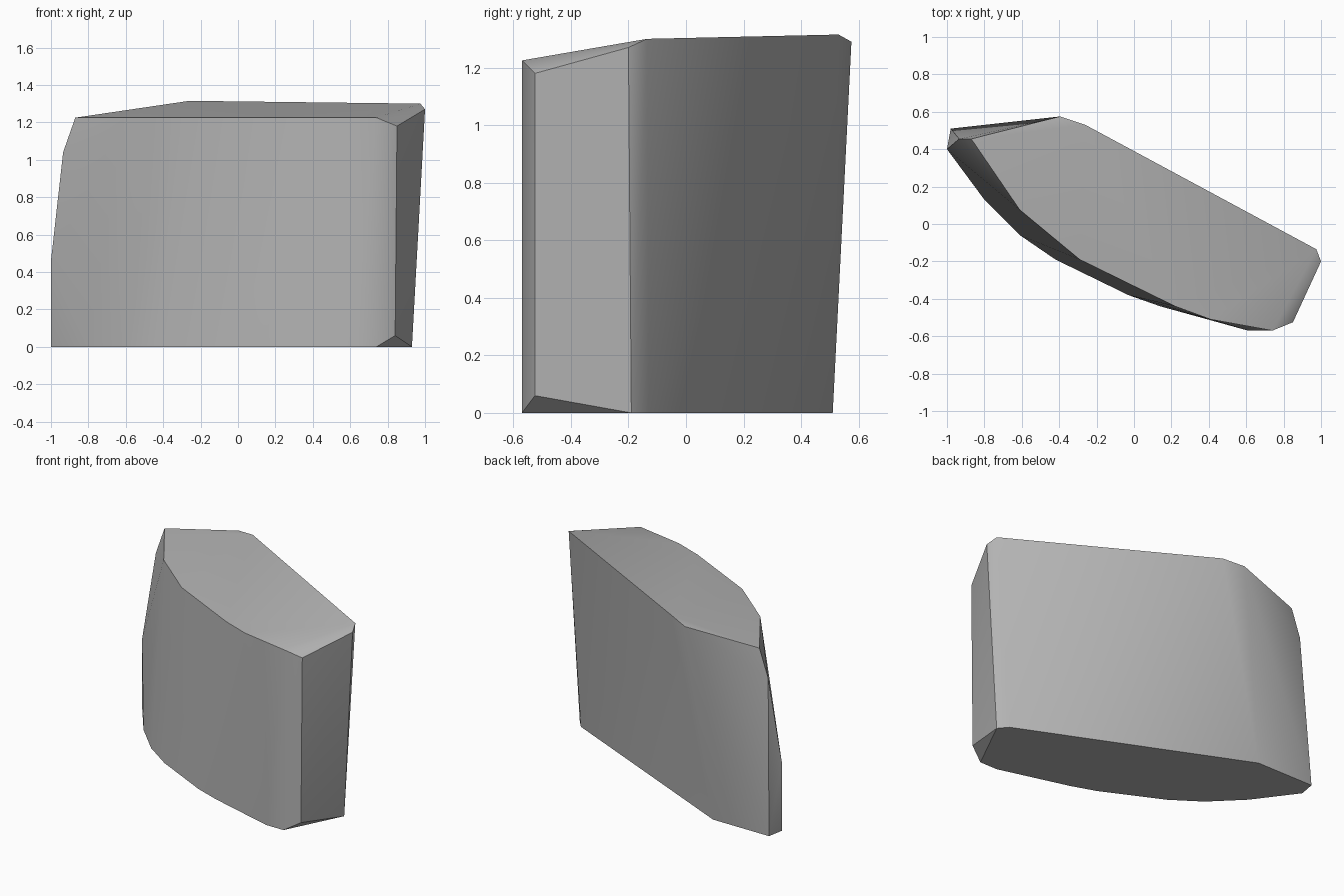
import bpy
import bmesh
import math

default_cube = bpy.data.objects.get("Cube")
if default_cube:
    bpy.data.objects.remove(default_cube, do_unlink=True)


def flat_material(name, colour):
    material = bpy.data.materials.new(name)
    material.use_nodes = True
    material.diffuse_color = colour
    material.node_tree.nodes["Principled BSDF"].inputs["Base Color"].default_value = colour
    return material


def at_height(outline, height):
    return [(x, y, height) for x, y in outline]


def hull_object(name, points, material):
    """Wrap the points in a convex shell with clean planar faces."""
    mesh = bpy.data.meshes.new(name)
    bm = bmesh.new()
    for point in points:
        bm.verts.new(point)
    result = bmesh.ops.convex_hull(bm, input=bm.verts)
    unused = [v for v in result["geom_interior"] if isinstance(v, bmesh.types.BMVert)]
    bmesh.ops.delete(bm, geom=unused, context="VERTS")
    bmesh.ops.dissolve_limit(bm, angle_limit=math.radians(0.5), verts=bm.verts, edges=bm.edges)
    bmesh.ops.recalc_face_normals(bm, faces=bm.faces)
    bm.to_mesh(mesh)
    bm.free()
    mesh.materials.append(material)
    obj = bpy.data.objects.new(name, mesh)
    bpy.context.collection.objects.link(obj)
    return obj


# Base outline: curved front, then the straight back
base = at_height([
    (-1, 0.4), (-0.8, 0.13), (-0.61, -0.06), (-0.42, -0.19), (-0.03, -0.38),
    (0.14, -0.44), (0.61, -0.57), (0.74, -0.57),
    (0.93, -0.19), (0.88, -0.13), (-0.56, 0.51), (-0.98, 0.51),
], 0)

# Level front rim of the top
front_rim = at_height([
    (-0.87, 0.455), (-0.61, 0.075), (-0.29, -0.19),
    (0.22, -0.44), (0.41, -0.51), (0.74, -0.57),
], 1.225)

# Raised back rim of the top
back_rim = [(-0.395, 0.575, 1.29), (-0.26, 0.53, 1.315), (0.975, -0.135, 1.3)]

# Chamfered end and the bevelled opposite shoulder
chamfer = [(0.85, -0.525, 1.18), (1, -0.2, 1.27), (0.84, -0.525, 0.06)]
shoulder = [(-0.935, 0.455, 1.04), (-1, 0.4, 0.46)]

stone_grey = flat_material("stone_grey", (0.45, 0.45, 0.45, 1))
stone = hull_object("stone_block", base + front_rim + back_rim + chamfer + shoulder, stone_grey)

# Soft shading across the curved front, crisp outer edges
bpy.ops.object.select_all(action="DESELECT")
stone.select_set(True)
bpy.context.view_layer.objects.active = stone
bpy.ops.object.shade_smooth_by_angle(angle=math.radians(30))
